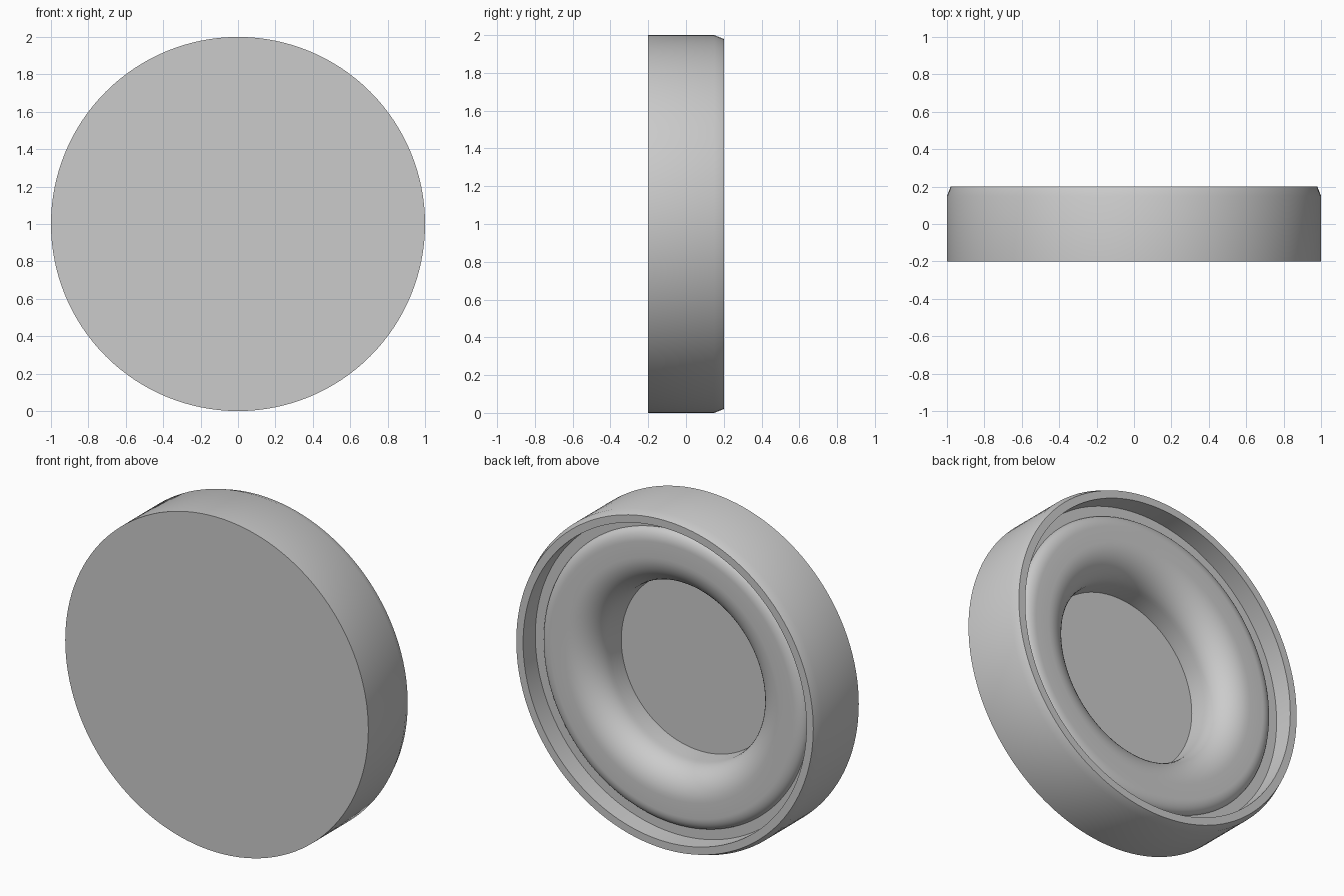
import bpy, bmesh
from math import sin, cos, pi, tau
from mathutils import Vector

cube = bpy.data.objects.get("Cube")
if cube:
    bpy.data.objects.remove(cube, do_unlink=True)

grey = bpy.data.materials.new("plain_grey")
grey.use_nodes = True
grey.diffuse_color = (0.6, 0.6, 0.6, 1)
grey.node_tree.nodes["Principled BSDF"].inputs["Base Color"].default_value = (0.6, 0.6, 0.6, 1)


def arc(r, y, a, b, start, end, steps=12):
    """Elliptical arc of (radius, depth) points centred on r, y."""
    angles = [start + (end - start) * i / steps for i in range(steps + 1)]
    return [(r + a * cos(t), y + b * sin(t)) for t in angles]


def lathe(name, profile, closed=False, steps=128):
    """Revolve a (radius, depth) profile around the front-to-back axis."""
    bm = bmesh.new()
    verts = [bm.verts.new((r, y, 0)) for r, y in profile]
    edges = [bm.edges.new(pair) for pair in zip(verts, verts[1:])]
    if closed:
        edges.append(bm.edges.new((verts[-1], verts[0])))
    bmesh.ops.spin(bm, geom=verts + edges, cent=Vector(), axis=(0, 1, 0),
                   angle=tau, steps=steps)
    bmesh.ops.remove_doubles(bm, verts=bm.verts, dist=1e-4)
    bmesh.ops.recalc_face_normals(bm, faces=bm.faces)
    mesh = bpy.data.meshes.new(name)
    bm.to_mesh(mesh)
    bm.free()
    mesh.materials.append(grey)
    obj = bpy.data.objects.new(name, mesh)
    bpy.context.collection.objects.link(obj)
    obj.location.z = 1
    bpy.ops.object.select_all(action="DESELECT")
    obj.select_set(True)
    bpy.context.view_layer.objects.active = obj
    bpy.ops.object.shade_smooth_by_angle()
    return obj


# Shallow cup: closed front, chamfered back rim, ledge beside the ring
lathe("cup_shell", [
    (0, -0.2), (1, -0.2), (1, 0.15), (0.98, 0.2), (0.935, 0.2),
    (0.935, 0.085), (0.86, 0.085), (0.86, -0.14), (0, -0.14),
])

# Rounded ring seated inside the cup
lathe("inner_ring",
      [(0.525, -0.14), (0.525, -0.12)]
      + arc(0.71, -0.04, 0.18, 0.17, pi, pi / 2)
      + arc(0.80, 0.08, 0.075, 0.05, pi / 2, 0)
      + [(0.875, -0.14)], closed=True)
